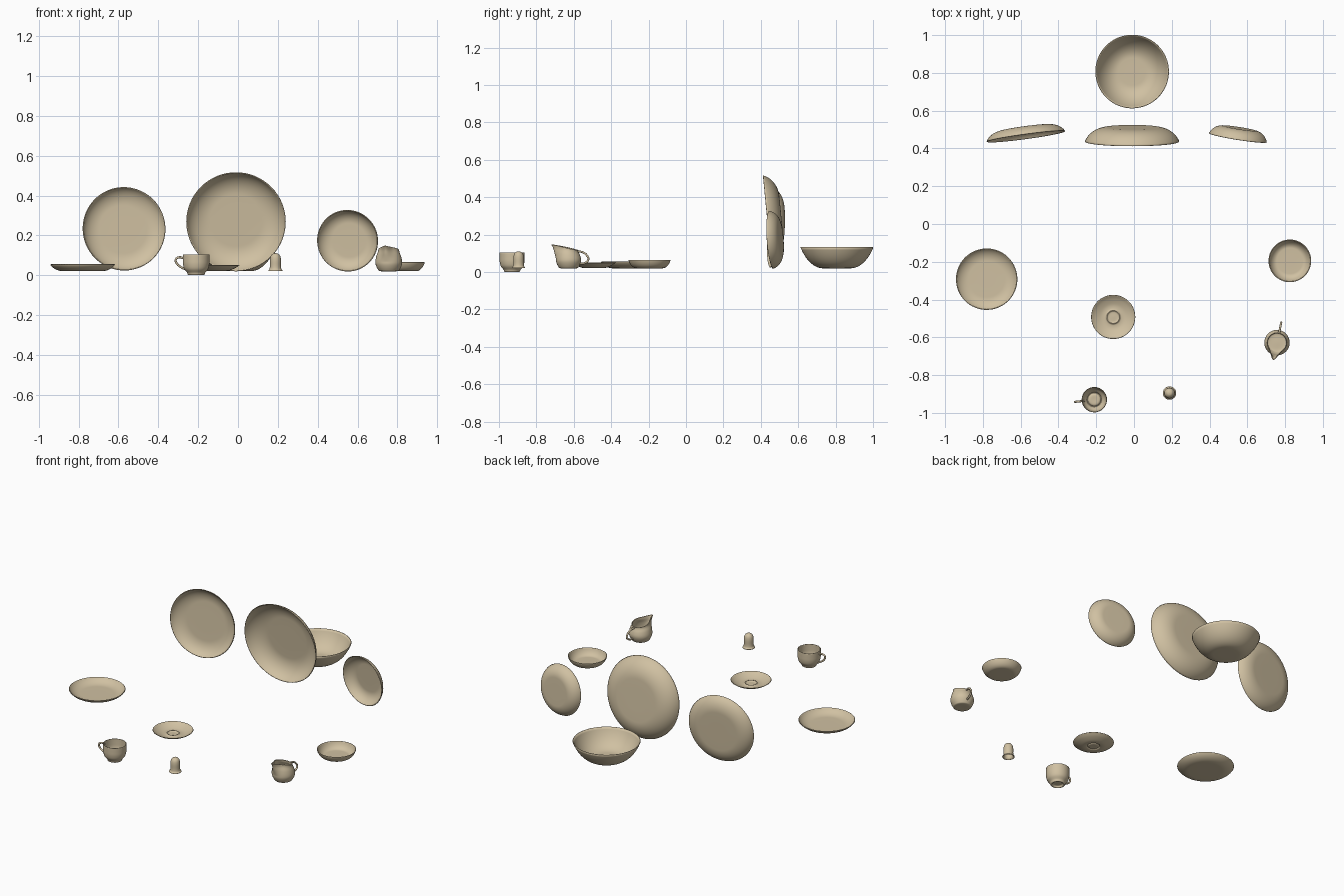
import bpy, bmesh, math
from mathutils import Matrix, Vector

if "Cube" in bpy.data.objects:
    bpy.data.objects.remove(bpy.data.objects["Cube"])

STONE = (0.63, 0.53, 0.36, 1)
mat = bpy.data.materials.new("tan stoneware")
mat.use_nodes = True
mat.diffuse_color = STONE
bsdf = mat.node_tree.nodes["Principled BSDF"]
bsdf.inputs["Base Color"].default_value = STONE
bsdf.inputs["Roughness"].default_value = 0.7


def smooth_path(pts, steps=5):
    """Catmull-Rom curve through profile points."""
    v = [Vector(p) for p in pts]
    v = [v[0] * 2 - v[1]] + v + [v[-1] * 2 - v[-2]]
    out = []
    for a, b, c, d in zip(v, v[1:], v[2:], v[3:]):
        for i in range(steps):
            t = i / steps
            out.append(0.5 * (2 * b + (c - a) * t + (2 * a - 5 * b + 4 * c - d) * t ** 2
                              + (3 * b - a - 3 * c + d) * t ** 3))
    return out + [v[-2]]


def dish_path(base, rim, height, sweep, steps=14):
    """Flat base rising to the rim along an arc."""
    tm = math.radians(sweep)
    pts = [Vector((0, 0)), Vector((base * 0.5, 0))]
    for i in range(steps + 1):
        t = tm * i / steps
        pts.append(Vector((base + (rim - base) * math.sin(t) / math.sin(tm),
                           height * (1 - math.cos(t)) / (1 - math.cos(tm)))))
    return pts


def lathe(name, path, matrix, thick=0.004, sides=64, reshape=None):
    bm = bmesh.new()
    vs = [bm.verts.new((max(p.x, 0), 0, p.y)) for p in path]
    es = [bm.edges.new(e) for e in zip(vs, vs[1:])]
    bmesh.ops.spin(bm, geom=vs + es, cent=(0, 0, 0), axis=(0, 0, 1),
                   angle=math.tau, steps=sides, use_duplicate=False)
    bmesh.ops.remove_doubles(bm, verts=bm.verts, dist=0.0002)
    bmesh.ops.recalc_face_normals(bm, faces=bm.faces)
    if reshape:
        for v in bm.verts:
            reshape(v.co)
    me = bpy.data.meshes.new(name)
    bm.to_mesh(me)
    bm.free()
    me.materials.append(mat)
    ob = bpy.data.objects.new(name, me)
    bpy.context.collection.objects.link(ob)
    ob.matrix_world = matrix
    mod = ob.modifiers.new("wall", 'SOLIDIFY')
    mod.thickness, mod.offset = thick, 0
    bpy.ops.object.select_all(action='DESELECT')
    ob.select_set(True)
    bpy.context.view_layer.objects.active = ob
    bpy.ops.object.shade_smooth_by_angle(angle=math.radians(40))
    return ob


def handle(name, pts, matrix, radius):
    cu = bpy.data.curves.new(name, 'CURVE')
    cu.dimensions = '3D'
    cu.bevel_depth, cu.bevel_resolution, cu.use_fill_caps = radius, 3, True
    sp = cu.splines.new('BEZIER')
    sp.bezier_points.add(len(pts) - 1)
    for bp, (x, z) in zip(sp.bezier_points, pts):
        bp.co = (x, 0, z)
        bp.handle_left_type = bp.handle_right_type = 'AUTO'
    cu.materials.append(mat)
    ob = bpy.data.objects.new(name, cu)
    bpy.context.collection.objects.link(ob)
    ob.matrix_world = matrix


def place(x, y, z, yaw=0):
    return Matrix.Translation((x, y, z)) @ Matrix.Rotation(math.radians(yaw), 4, 'Z')


# Dishes lying flat
for name, pos, base, rim, height, sweep in [
        ("serving_bowl", (-0.01, 0.807, 0.022), 0.072, 0.193, 0.111, 55),
        ("side_plate", (-0.78, -0.292, 0.022), 0.095, 0.161, 0.032, 60),
        ("small_bowl", (0.825, -0.195, 0.022), 0.068, 0.111, 0.043, 65)]:
    lathe(name, dish_path(base, rim, height, sweep), place(*pos))

# Plates standing on edge: rim centre, yaw and forward lean
for name, pos, yaw, lean, base, rim, height in [
        ("large_plate", (-0.01, 0.436, 0.268), 0, 5.5, 0.13, 0.248, 0.074),
        ("dinner_plate", (-0.572, 0.463, 0.233), 7.7, -3.5, 0.12, 0.208, 0.046),
        ("small_plate", (0.55, 0.456, 0.173), -9, 4, 0.085, 0.153, 0.050)]:
    m = (place(*pos, yaw) @ Matrix.Rotation(math.radians(90 + lean), 4, 'X')
         @ Matrix.Translation((0, 0, -height)))
    lathe(name, dish_path(base, rim, height, 72), m)

# Saucer with a raised ring for the cup
lathe("saucer", smooth_path([(0, 0.003), (0.026, 0.003), (0.034, 0.009), (0.042, 0.003),
                             (0.065, 0.004), (0.095, 0.016), (0.116, 0.030)]),
      place(-0.11, -0.492, 0.021), thick=0.003)

# Cup
cup = place(-0.21, -0.93, 0.0, 186.5)
lathe("cup", smooth_path([(0, 0.012), (0.026, 0.012), (0.034, 0.003), (0.040, 0.004),
                          (0.044, 0.014), (0.058, 0.032), (0.064, 0.055), (0.065, 0.08),
                          (0.065, 0.104)]), cup)
handle("cup_handle", [(0.062, 0.084), (0.085, 0.09), (0.103, 0.078), (0.095, 0.055),
                      (0.074, 0.039), (0.053, 0.029)], cup, 0.0055)

# Shaker, a hollow bell
lathe("shaker", smooth_path([(0, 0.088), (0.012, 0.085), (0.022, 0.074), (0.026, 0.055),
                             (0.026, 0.025), (0.028, 0.010), (0.033, 0.003), (0.033, 0.0)]),
      place(0.188, -0.895, 0.021), sides=40)


# Creamer with a slanted rim and a pulled spout
def pour(co):
    w = max(0, (co.z - 0.045) / 0.055)
    r, ang = math.hypot(co.x, co.y), math.atan2(co.y, -co.x)
    if r > 0.02:
        pull = math.exp(-(ang / 0.42) ** 2) * w ** 1.3
        co.z += w * (0.008 - 0.25 * co.x) + 0.006 * pull
        co.x -= 0.042 * pull


creamer = place(0.757, -0.628, 0.021, 78)
lathe("creamer", smooth_path([(0, 0.001), (0.042, 0.001), (0.053, 0.009), (0.063, 0.03),
                              (0.065, 0.048), (0.060, 0.07), (0.052, 0.088), (0.050, 0.1)]),
      creamer, reshape=pour)
handle("creamer_handle", [(0.048, 0.088), (0.075, 0.086), (0.1, 0.068), (0.108, 0.046),
                          (0.094, 0.03), (0.06, 0.022)], creamer, 0.0055)
